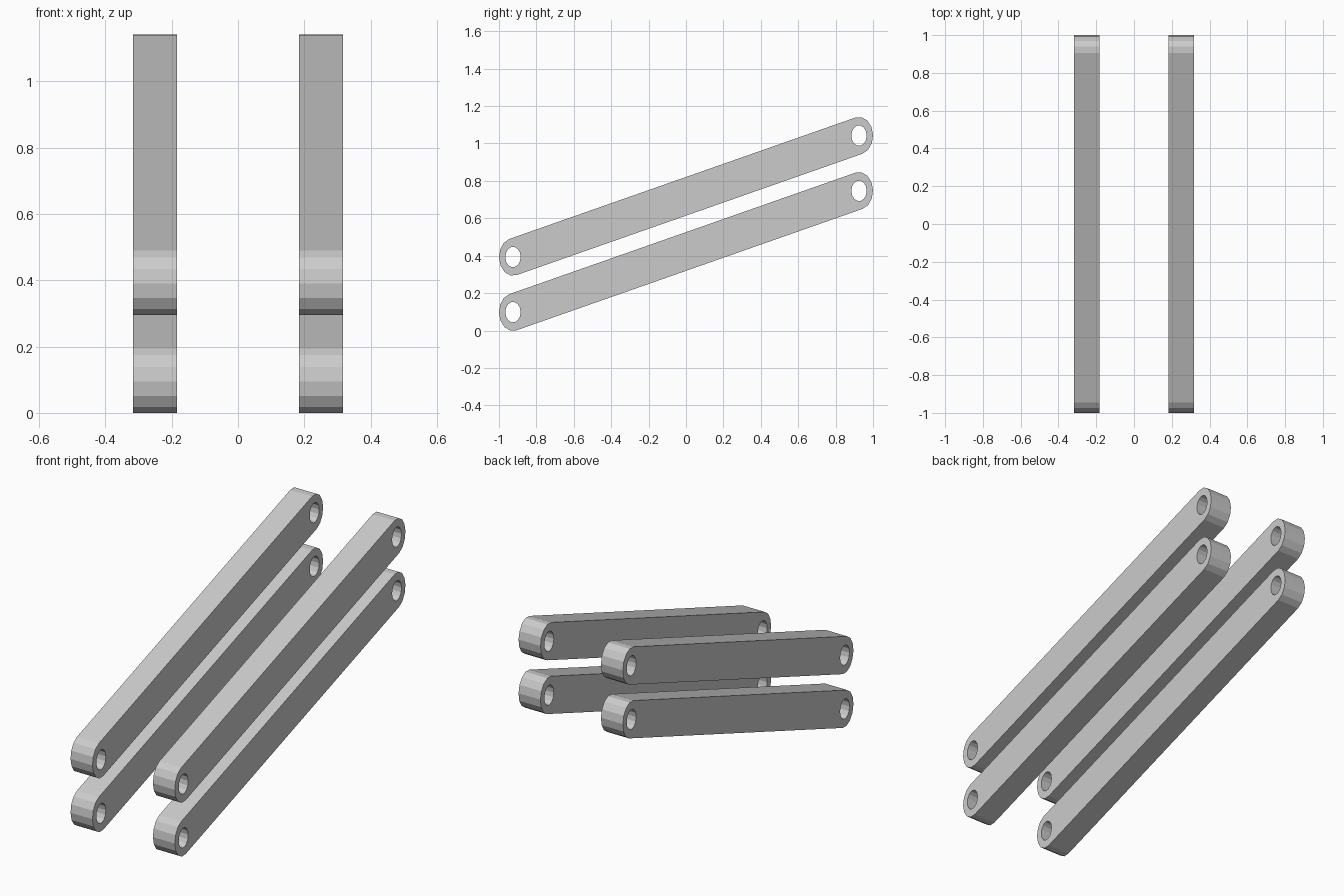
import bpy, bmesh
from math import sin, cos, pi, atan2

if "Cube" in bpy.data.objects:
    bpy.data.objects.remove(bpy.data.objects["Cube"])

HALF_SPAN, RISE = 0.925, 0.649      # pivot spacing: half length in y, full rise in z
RY, RZ = 0.075, 0.1                 # rounded end radii (squashed in y)
HY, HZ = 0.041, 0.055               # pivot hole radii
WIDTH, SEG = 0.133, 7
LOW_Z, GAP = 0.098, 0.295           # height of lowest pivot, spacing of the bars

tilt = atan2(RISE / RZ, 2 * HALF_SPAN / RY)
low, high = (-HALF_SPAN, 0), (HALF_SPAN, RISE)


def arc(centre, ry, rz, start, sweep, count, closed=False):
    n = count if closed else count + 1
    return [(centre[0] + ry * cos(start + sweep * i / count),
             centre[1] + rz * sin(start + sweep * i / count)) for i in range(n)]


def bar_mesh():
    # Rounded outline with a pivot hole at each end
    outline = (arc(low, RY, RZ, tilt + pi / 2, pi, SEG)
               + arc(high, RY, RZ, tilt - pi / 2, pi, SEG))
    holes = [arc(c, HY, HZ, tilt + pi / 2, 2 * pi, 2 * SEG, True) for c in (low, high)]
    bm = bmesh.new()
    edges = []
    for loop in [outline] + holes:
        vs = [bm.verts.new((-WIDTH / 2, y, z)) for y, z in loop]
        edges += [bm.edges.new((a, b)) for a, b in zip(vs, vs[1:] + vs[:1])]
    bmesh.ops.triangle_fill(bm, edges=edges, use_beauty=True, use_dissolve=False)
    # Thicken sideways
    ret = bmesh.ops.extrude_face_region(bm, geom=bm.faces[:], use_keep_orig=True)
    moved = [g for g in ret["geom"] if isinstance(g, bmesh.types.BMVert)]
    bmesh.ops.translate(bm, verts=moved, vec=(WIDTH, 0, 0))
    bmesh.ops.recalc_face_normals(bm, faces=bm.faces[:])
    me = bpy.data.meshes.new("link_bar")
    bm.to_mesh(me)
    bm.free()
    return me


# Four identical link bars: upper and lower on each side
mesh = bar_mesh()
for side, x in (("left", -0.25), ("right", 0.25)):
    for level, z in (("lower", LOW_Z), ("upper", LOW_Z + GAP)):
        ob = bpy.data.objects.new(f"{level}_{side}_link_bar", mesh)
        ob.location = (x, 0, z)
        bpy.context.collection.objects.link(ob)
